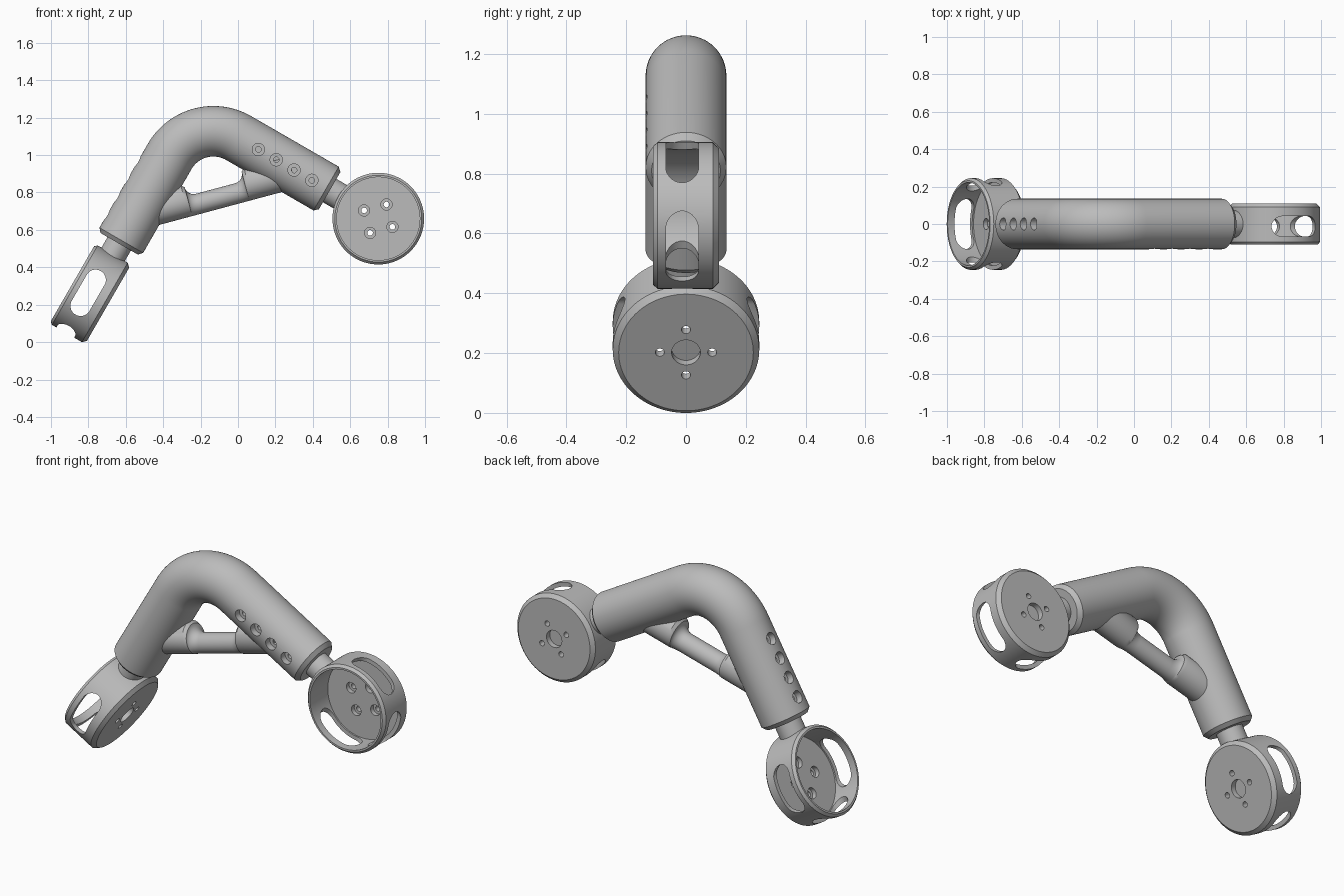
import bpy, bmesh, math
from mathutils import Vector, Matrix

old = bpy.data.objects.get("Cube")
if old:
    bpy.data.objects.remove(old, do_unlink=True)

grey = bpy.data.materials.new("matte_grey")
grey.use_nodes = True
grey.diffuse_color = (0.5, 0.5, 0.5, 1)
grey.node_tree.nodes["Principled BSDF"].inputs["Base Color"].default_value = (0.5, 0.5, 0.5, 1)


def loft(name, rings, matrix=Matrix()):
    """Skin a list of rings and cap both ends."""
    bm = bmesh.new()
    loops = [[bm.verts.new(matrix @ Vector(p)) for p in ring] for ring in rings]
    n = len(loops[0])
    for a, b in zip(loops, loops[1:]):
        for i in range(n):
            j = (i + 1) % n
            bm.faces.new((a[i], a[j], b[j], b[i]))
    bm.faces.new(loops[0])
    bm.faces.new(loops[-1])
    bmesh.ops.recalc_face_normals(bm, faces=bm.faces)
    mesh = bpy.data.meshes.new(name)
    bm.to_mesh(mesh)
    bm.free()
    mesh.materials.append(grey)
    obj = bpy.data.objects.new(name, mesh)
    bpy.context.collection.objects.link(obj)
    return obj


def lathe(name, profile, matrix=Matrix(), sides=64):
    """Turn (radius, height) pairs around the local z axis."""
    turn = [2 * math.pi * i / sides for i in range(sides)]
    return loft(name, [[(r * math.cos(a), r * math.sin(a), h) for a in turn]
                       for r, h in profile], matrix)


def cut(obj, cutters):
    """Subtract every cutter, then remove it."""
    bpy.context.view_layer.objects.active = obj
    for cutter in cutters:
        cutter.hide_render = True
        mod = obj.modifiers.new("cut", 'BOOLEAN')
        mod.operation, mod.solver, mod.object = 'DIFFERENCE', 'EXACT', cutter
        bpy.ops.object.modifier_apply(modifier=mod.name)
        bpy.data.objects.remove(cutter, do_unlink=True)


def smooth(obj):
    bpy.ops.object.select_all(action='DESELECT')
    obj.select_set(True)
    bpy.context.view_layer.objects.active = obj
    bpy.ops.object.shade_smooth_by_angle(angle=math.radians(32))


def slot(matrix):
    """Stadium-shaped cutter pointing along local x."""
    half, r = 0.08, 0.055
    outline = []
    for i in range(24):
        a = math.pi * (i + 0.5) / 12
        outline.append((r * math.cos(a) + math.copysign(half, math.cos(a)), r * math.sin(a)))
    return loft("slot_cutter", [[(x, u, v) for u, v in outline] for x in (0.12, 0.32)], matrix)


def frame(origin, along, normal):
    """Local x points away from the arm, z is the cup floor normal."""
    x, z = -along, normal
    m = Matrix((x, z.cross(x), z)).transposed().to_4x4()
    m.translation = origin
    return m


C30, S30 = math.cos(math.radians(30)), 0.5
left_centre, left_dir = Vector((0.75, 0, 0.66)), Vector((-C30, 0, S30))
right_centre, right_dir = Vector((-0.79, 0, 0.257)), Vector((S30, 0, C30))
arms = {
    "left": frame(left_centre, left_dir, Vector((0, 1, 0))),
    "right": frame(right_centre, right_dir, Vector((C30, 0, -S30))),
}

# Cups with three wall slots, four counterbored floor holes, and a neck
hole_cutters = []
for side, m in arms.items():
    cup = lathe(side + "_cup", [(0.048, 0.08), (0.048, 0.11), (0.225, 0.11), (0.245, 0.09),
                                (0.245, -0.095), (0.232, -0.11), (0.222, -0.11),
                                (0.222, 0.05)], m, 96)
    cutters = [slot(m @ Matrix.Translation((0, 0, -0.013)) @ Matrix.Rotation(math.radians(a), 4, 'Z'))
               for a in (-90, 0, 90)]
    for k in range(4):
        spot = m @ Matrix.Rotation(k * math.pi / 2, 4, 'Z') @ Matrix.Translation((0.0875, 0, 0))
        cutters.append(lathe("floor_cutter", [(0.03, 0.03), (0.03, 0.075), (0.015, 0.075),
                                              (0.015, 0.15)], spot, 24))
    cut(cup, cutters)
    smooth(cup)
    smooth(lathe(side + "_neck", [(0.072, -0.226), (0.072, -0.36)],
                 m @ Matrix.Rotation(math.pi / 2, 4, 'Y'), 48))
    # Counterbored holes along the tube
    for k in range(4):
        spot = m @ Matrix.Translation((-0.41 - 0.11 * k, 0, 0))
        hole_cutters.append(lathe("tube_cutter", [(0.033, -0.2), (0.033, -0.095),
                                                  (0.015, -0.095), (0.015, -0.02)], spot, 24))

# Bent tube with chamfered ends
RADIUS, BEND = 0.135, 0.27
gap = left_centre - right_centre
corner = right_centre + right_dir * gap.dot(right_dir)
bend_centre = corner - BEND * (left_dir + right_dir)
path = [(right_centre + right_dir * t, right_dir, r) for t, r in ((0.31, 0.115), (0.332, RADIUS))]
for i in range(33):
    a = math.pi / 2 * i / 32
    out = left_dir * math.cos(a) + right_dir * math.sin(a)
    path.append((bend_centre + out * BEND, right_dir * math.cos(a) - left_dir * math.sin(a), RADIUS))
path += [(left_centre + left_dir * t, -left_dir, r) for t, r in ((0.322, RADIUS), (0.30, 0.115))]
side_axis = Vector((0, 1, 0))
rings = []
for point, tangent, r in path:
    up = tangent.cross(side_axis)
    rings.append([point + r * (side_axis * math.cos(a) + up * math.sin(a))
                  for a in (2 * math.pi * i / 64 for i in range(64))])
tube = loft("bent_tube", rings)
cut(tube, hole_cutters)
smooth(tube)

# Brace whose upper edge flares into the tube at both ends
FLAT, FILLET, THICK = 0.108, 0.05, 0.055
half = [(0.0, 0.0)]
for i in range(11):
    a = math.pi / 2 * i / 10
    half.append((FLAT + FILLET * math.sin(a), FILLET * (1 - math.cos(a))))
half += [(0.175, 0.065), (0.42, 0.065)]
stations = [(-t, h) for t, h in reversed(half[1:])] + half
tilt = Matrix.Translation((-0.106, 0, 0.768)) @ Matrix.Rotation(math.radians(-15), 4, 'Y')
smooth(loft("brace", [[(t, (THICK + 0.5 * h) * math.cos(a), h / 2 + (THICK + h / 2) * math.sin(a))
                       for a in (2 * math.pi * i / 40 for i in range(40))]
                      for t, h in stations], tilt))
